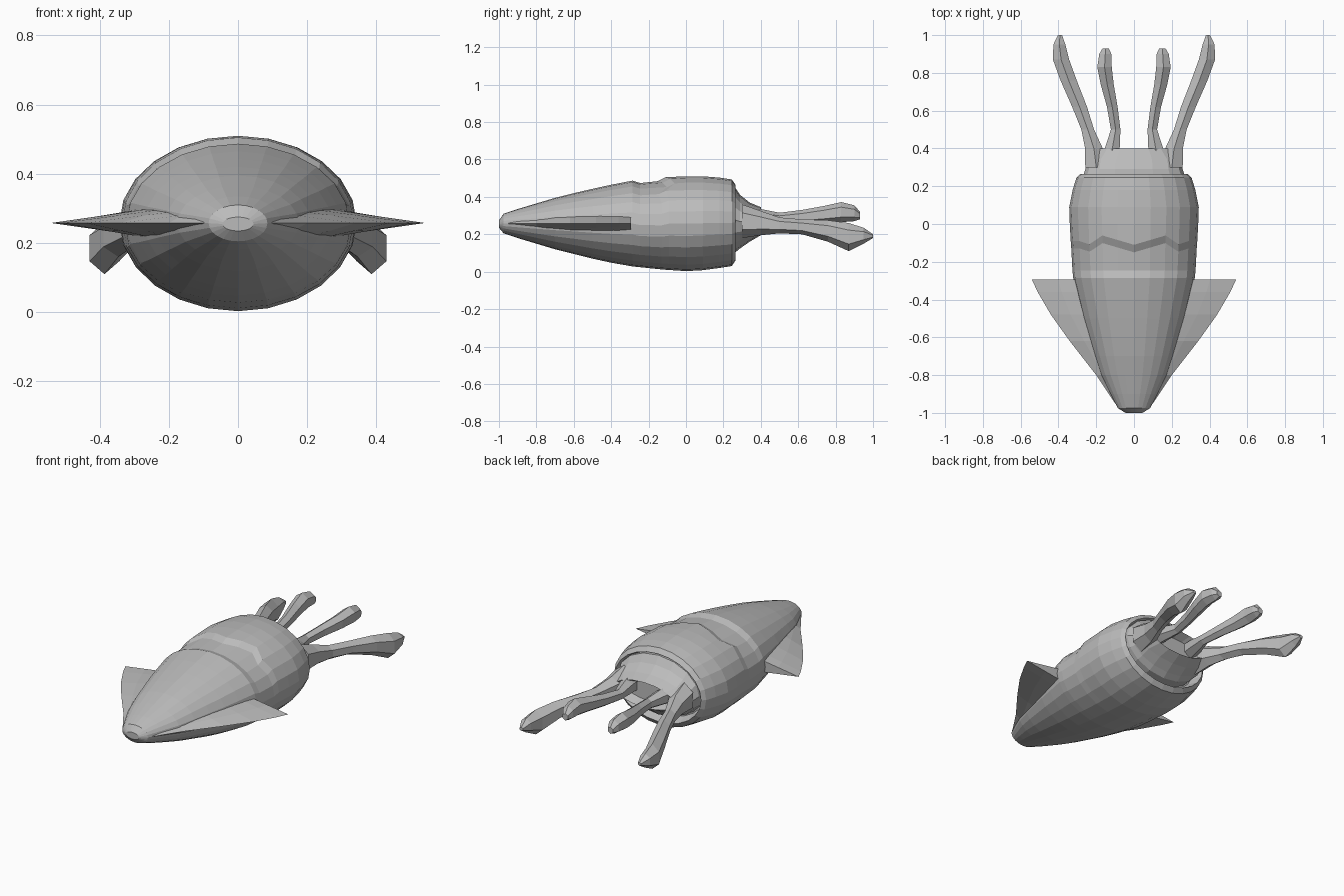
import bpy, bmesh, math

skin = bpy.data.materials.new("grey_skin")
skin.diffuse_color = (0.5, 0.5, 0.5, 1)


def finish(name, bm):
    bmesh.ops.recalc_face_normals(bm, faces=bm.faces)
    me = bpy.data.meshes.new(name)
    bm.to_mesh(me)
    bm.free()
    ob = bpy.data.objects.new(name, me)
    me.materials.append(skin)
    bpy.context.collection.objects.link(ob)
    return ob


def loft(name, rings, sides, turn=0.0, shape=None):
    """Skin elliptical rings (y, centre x, half width, bottom z, top z)."""
    bm = bmesh.new()
    loops = []
    for y, cx, hw, z0, z1 in rings:
        loop = []
        for i in range(sides):
            a = 2 * math.pi * i / sides + turn
            co = [cx + hw * math.cos(a), y, (z0 + z1) / 2 + (z1 - z0) / 2 * math.sin(a)]
            loop.append(bm.verts.new(shape(co) if shape else co))
        loops.append(loop)
    for a, b in zip(loops, loops[1:]):
        for i in range(sides):
            j = (i + 1) % sides
            bm.faces.new((a[i], a[j], b[j], b[i]))
    bm.faces.new(loops[0])
    bm.faces.new(loops[-1])
    return finish(name, bm)


# Mantle: pointed body with a dented back and a recessed rear opening
def dent(co):
    x, y, z = co
    if z > 0.38 and abs(x) < 0.24 and -0.2 < y < -0.03:
        y += 0.05 * (abs(x) / 0.17 if abs(x) < 0.17 else (0.24 - abs(x)) / 0.07) - 0.02
    return (x, y, z)


loft("mantle", [
    (-1.0, 0, 0.045, 0.235, 0.275), (-0.975, 0, 0.085, 0.205, 0.31),
    (-0.9, 0, 0.125, 0.18, 0.335), (-0.8, 0, 0.175, 0.15, 0.365),
    (-0.7, 0, 0.21, 0.12, 0.395), (-0.6, 0, 0.24, 0.095, 0.42),
    (-0.5, 0, 0.27, 0.07, 0.443), (-0.4, 0, 0.295, 0.048, 0.465),
    (-0.285, 0, 0.322, 0.028, 0.487), (-0.245, 0, 0.326, 0.024, 0.474),
    (-0.13, 0, 0.332, 0.012, 0.484), (-0.09, 0, 0.335, 0.009, 0.505),
    (0.0, 0, 0.34, 0.003, 0.51), (0.09, 0, 0.343, 0.008, 0.51),
    (0.18, 0, 0.325, 0.02, 0.503), (0.245, 0, 0.305, 0.03, 0.493),
    (0.265, 0, 0.285, 0.06, 0.465), (0.2, 0, 0.262, 0.08, 0.44),
], 24, shape=dent)

# Head: tapers out of the mantle and ends in a shallow cup
loft("head", [
    (0.18, 0, 0.27, 0.09, 0.46), (0.26, 0, 0.268, 0.10, 0.455),
    (0.29, 0, 0.258, 0.125, 0.41), (0.34, 0, 0.25, 0.16, 0.37),
    (0.4, 0, 0.20, 0.195, 0.345), (0.35, 0, 0.15, 0.215, 0.32),
], 16)

# Fins: (y, inner x, outer x, half thickness), knife-edged on the outside
fin_rows = [(-0.95, 0.07, 0.10, 0.03), (-0.8, 0.13, 0.20, 0.04), (-0.62, 0.2, 0.34, 0.042),
            (-0.48, 0.25, 0.44, 0.042), (-0.36, 0.28, 0.51, 0.04), (-0.295, 0.29, 0.54, 0.036)]
for side, s in (("left", -1), ("right", 1)):
    bm = bmesh.new()
    rows = []
    for y, xi, xo, t in fin_rows:
        xm = xi + (xo - xi) * 0.45
        pts = [(xi, 0.258 + t), (xm, 0.258 + t * 0.55), (xo, 0.258),
               (xm, 0.258 - t * 0.55), (xi, 0.258 - t)]
        rows.append([bm.verts.new((s * x, y, z)) for x, z in pts])
    for a, b in zip(rows, rows[1:]):
        for i in range(5):
            j = (i + 1) % 5
            bm.faces.new((a[i], a[j], b[j], b[i]))
    bm.faces.new(rows[0])
    bm.faces.new(rows[-1])
    finish(side + "_fin", bm)

# Arms: two long drooping outer ones and two short raised inner ones
outer = [(0.3, 0.2, 0.062, 0.18, 0.36), (0.4, 0.212, 0.05, 0.195, 0.325),
         (0.5, 0.245, 0.036, 0.205, 0.29), (0.62, 0.288, 0.042, 0.20, 0.28),
         (0.76, 0.346, 0.046, 0.16, 0.275), (0.87, 0.386, 0.046, 0.11, 0.26),
         (0.95, 0.395, 0.034, 0.15, 0.235), (1.0, 0.392, 0.012, 0.18, 0.2)]
inner = [(0.3, 0.13, 0.05, 0.23, 0.34), (0.4, 0.115, 0.042, 0.24, 0.335),
         (0.5, 0.097, 0.027, 0.25, 0.315), (0.62, 0.115, 0.03, 0.255, 0.33),
         (0.74, 0.142, 0.037, 0.26, 0.352), (0.83, 0.156, 0.041, 0.265, 0.372),
         (0.9, 0.152, 0.034, 0.27, 0.355), (0.93, 0.15, 0.018, 0.28, 0.32)]
for side, s in (("left", -1), ("right", 1)):
    for kind, path in (("outer", outer), ("inner", inner)):
        loft(f"{side}_{kind}_arm", [(y, s * x, w * 1.08, a, b) for y, x, w, a, b in path],
             6, math.pi / 6)
